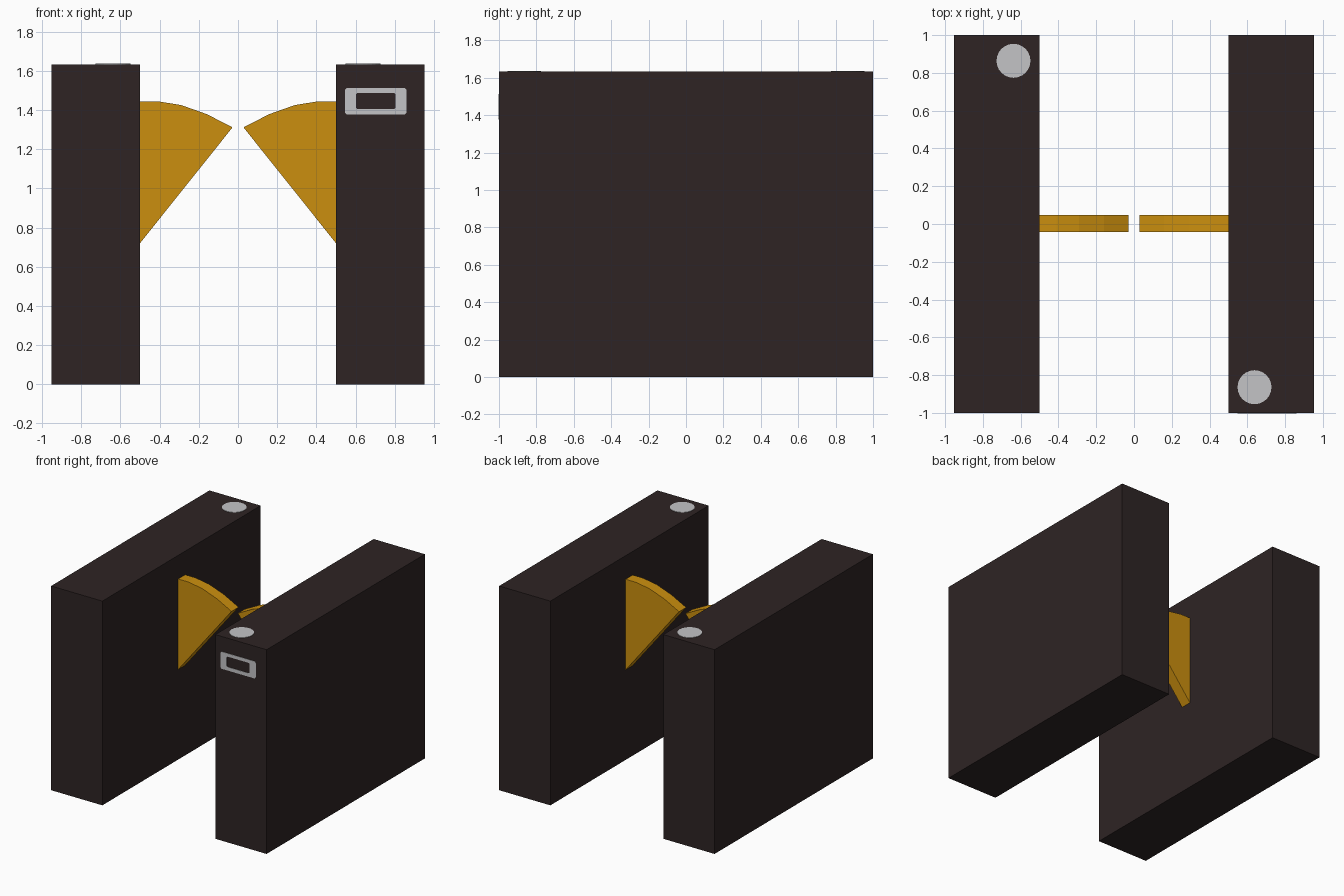
import bpy, bmesh, math

if "Cube" in bpy.data.objects:
    bpy.data.objects.remove(bpy.data.objects["Cube"])


def material(name, srgb):
    m = bpy.data.materials.new(name)
    lin = [((c / 255 + 0.055) / 1.055) ** 2.4 for c in srgb]
    m.diffuse_color = (*lin, 1)
    m.use_nodes = True
    m.node_tree.nodes["Principled BSDF"].inputs["Base Color"].default_value = m.diffuse_color
    return m


DARK = material("dark_brown", (46, 36, 36))
AMBER = material("amber", (203, 143, 14))
SILVER = material("silver_grey", (196, 196, 198))


def finish(name, bm, mat):
    bmesh.ops.recalc_face_normals(bm, faces=bm.faces)
    mesh = bpy.data.meshes.new(name)
    bm.to_mesh(mesh)
    bm.free()
    mesh.materials.append(mat)
    obj = bpy.data.objects.new(name, mesh)
    bpy.context.collection.objects.link(obj)
    return obj


def extruded(name, points, depth, mat):
    """Fill a closed outline and extrude it along the depth vector."""
    bm = bmesh.new()
    face = bm.faces.new([bm.verts.new(p) for p in points])
    new = bmesh.ops.extrude_face_region(bm, geom=[face])["geom"]
    bmesh.ops.translate(bm, vec=depth, verts=[v for v in new if isinstance(v, bmesh.types.BMVert)])
    return finish(name, bm, mat)


IN, OUT, TOP = 0.50, 0.953, 1.633
flap = [(0.5, 0.72), (0.5, 1.444), (0.41, 1.444), (0.29, 1.425), (0.158, 1.378), (0.028, 1.311)]

for side, s in (("left", -1), ("right", 1)):
    # Cabinet
    extruded(side + "_cabinet", [(s * x, y, 0) for x, y in ((IN, -1), (OUT, -1), (OUT, 1), (IN, 1))],
             (0, 0, TOP), DARK)
    # Fan-shaped barrier flap
    extruded(side + "_flap", [(s * x, -0.042, z) for x, z in flap], (0, 0.09, 0), AMBER)
    # Round card reader, at opposite ends of the two cabinets
    disc = [(s * 0.638 + 0.09 * math.cos(a), -s * 0.864 + 0.09 * math.sin(a), TOP - 0.002)
            for a in (i * math.tau / 24 for i in range(24))]
    extruded(side + "_card_reader", disc, (0, 0, 0.005), SILVER)


def chamfered(x0, x1, z0, z1, c, y):
    return [(x0 + c, y, z0), (x1 - c, y, z0), (x1, y, z0 + c), (x1, y, z1 - c),
            (x1 - c, y, z1), (x0 + c, y, z1), (x0, y, z1 - c), (x0, y, z0 + c)]


# Ticket slot frame on the front of the right cabinet
bm = bmesh.new()
loops = [[bm.verts.new(p) for p in chamfered(*r, y)]
         for y, r in ((-0.999, (0.547, 0.860, 1.376, 1.513, 0.01)),
                      (-1.003, (0.547, 0.860, 1.376, 1.513, 0.01)),
                      (-1.003, (0.602, 0.805, 1.404, 1.487, 0.008)),
                      (-0.999, (0.602, 0.805, 1.404, 1.487, 0.008)))]
for k in range(4):
    a, b = loops[k], loops[(k + 1) % 4]
    for i in range(8):
        j = (i + 1) % 8
        bm.faces.new((a[i], a[j], b[j], b[i]))
finish("ticket_slot_frame", bm, SILVER)
